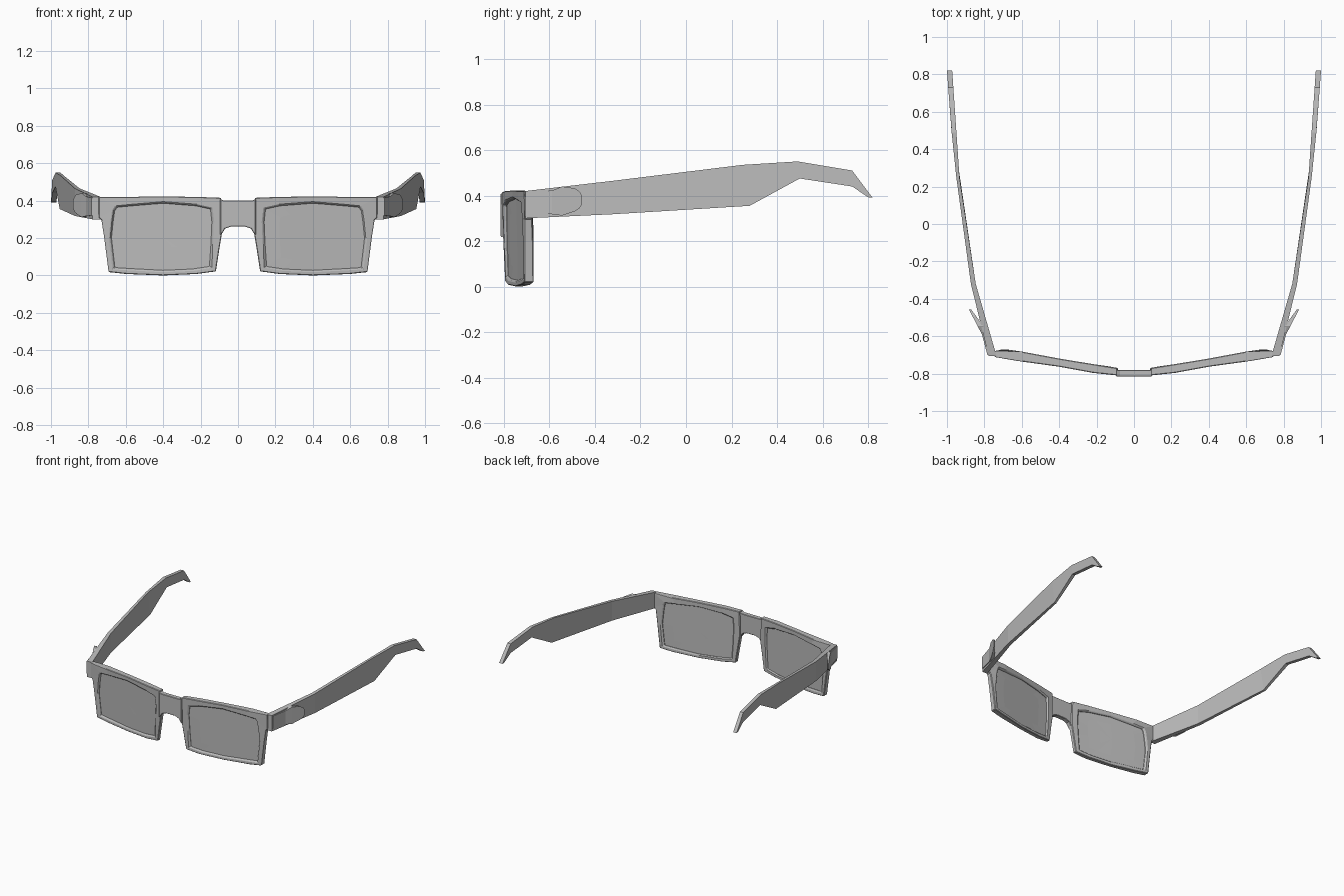
import bpy
import bmesh
from mathutils import Vector

default_cube = bpy.data.objects.get("Cube")
if default_cube:
    bpy.data.objects.remove(default_cube, do_unlink=True)


def make_material(name, colour):
    material = bpy.data.materials.new(name)
    material.use_nodes = True
    material.diffuse_color = colour
    shader = material.node_tree.nodes["Principled BSDF"]
    shader.inputs["Base Color"].default_value = colour
    return material


GREY = make_material("plain grey", (0.5, 0.5, 0.5, 1))


def interpolate(table, key):
    """Piecewise linear lookup in a list of (key, value) pairs."""
    if key <= table[0][0]:
        return table[0][1]
    for (start, low), (end, high) in zip(table, table[1:]):
        if key <= end:
            return low + (high - low) * (key - start) / (end - start)
    return table[-1][1]


# Curved plan of the front: outer and inner surfaces as y against x
FRONT_PLAN = [(0.09, -0.81), (0.22, -0.796), (0.4, -0.763), (0.7, -0.722), (0.75, -0.71)]
BACK_PLAN = [(0.09, -0.77), (0.38, -0.723), (0.6, -0.682), (0.7, -0.668), (0.75, -0.68)]


def on_front(x, z, depth):
    """Place an elevation point at a fraction of the frame's depth."""
    front, back = interpolate(FRONT_PLAN, x), interpolate(BACK_PLAN, x)
    lean = 0.03 * (0.42 - z) * (1 - depth)
    return Vector((x, front + (back - front) * depth + lean, z))


def finish(name, bm, mirrored=True, bevel=0.0):
    """Turn a bmesh into a grey object with optional mirror and bevel."""
    bmesh.ops.remove_doubles(bm, verts=bm.verts, dist=0.0001)
    bmesh.ops.recalc_face_normals(bm, faces=bm.faces)
    mesh = bpy.data.meshes.new(name)
    bm.to_mesh(mesh)
    bm.free()
    mesh.materials.append(GREY)
    obj = bpy.data.objects.new(name, mesh)
    bpy.context.scene.collection.objects.link(obj)
    if bevel:
        modifier = obj.modifiers.new("soft edges", "BEVEL")
        modifier.width = bevel
        modifier.segments = 1
        modifier.limit_method = "ANGLE"
        modifier.angle_limit = 0.8
    if mirrored:
        modifier = obj.modifiers.new("other side", "MIRROR")
        modifier.use_mirror_merge = False
    return obj


def skin(loops, closed=False, caps=True):
    """Join matching closed loops of points with quads."""
    bm = bmesh.new()
    rings = [[bm.verts.new(p) for p in loop] for loop in loops]
    pairs = list(zip(rings, rings[1:]))
    if closed:
        pairs.append((rings[-1], rings[0]))
    for a, b in pairs:
        for i in range(len(a)):
            j = (i + 1) % len(a)
            bm.faces.new((a[i], a[j], b[j], b[i]))
    if caps and not closed:
        bm.faces.new(rings[0])
        bm.faces.new(rings[-1])
    return bm


# Rims: matching outer outline and lens opening, clockwise from the nose
OUTER = [(0.09, 0.415), (0.22, 0.42), (0.4, 0.422), (0.6, 0.42), (0.745, 0.42),
         (0.745, 0.31), (0.73, 0.295), (0.715, 0.2), (0.692, 0.018),
         (0.6, 0.008), (0.4, 0), (0.22, 0.008), (0.118, 0.022), (0.1, 0.14), (0.085, 0.23)]
OPENING = [(0.138, 0.36), (0.22, 0.378), (0.4, 0.392), (0.57, 0.378), (0.655, 0.37),
           (0.668, 0.35), (0.677, 0.29), (0.686, 0.2), (0.667, 0.036),
           (0.57, 0.03), (0.4, 0.021), (0.24, 0.028), (0.144, 0.042), (0.135, 0.17), (0.13, 0.29)]
CENTRE = Vector((0.41, 0.21))


def shrink(points, factor):
    return [CENTRE + (Vector(p) - CENTRE) * factor for p in points]


LENS = shrink(OPENING, 0.965)
rim_sections = [(OUTER, 0), (OPENING, 0), (LENS, 0.3), (LENS, 0.8), (OPENING, 1), (OUTER, 1)]
rim_loops = [[on_front(x, z, depth) for x, z in outline] for outline, depth in rim_sections]
finish("rims", skin(rim_loops, closed=True), bevel=0.004)

# Lenses: thin curved panes made of concentric bands
pane_scales = [0.03, 0.35, 0.7, 1.02]
pane_sections = [(s, 0.35) for s in pane_scales] + [(s, 0.7) for s in reversed(pane_scales)]
pane_loops = [[on_front(x, z, depth) for x, z in shrink(LENS, scale)]
              for scale, depth in pane_sections]
finish("lenses", skin(pane_loops))

# Bridge: an arched bar between the rims
arch = [(0.095, 0.215), (0.08, 0.232), (0.07, 0.25), (0.035, 0.262)]
half = [(0.095, 0.41), (0.075, 0.4)]
profile = [(-x, z) for x, z in half] + [(x, z) for x, z in reversed(half)]
profile += arch + [(-x, z) for x, z in reversed(arch)]
finish("bridge", skin([[(x, y, z) for x, z in profile] for y in (-0.815, -0.78)]),
       mirrored=False, bevel=0.003)

# Temples: straight arms that drop to hooked tips
TEMPLE_OUTSIDE = [(-0.705, 0.778), (-0.32, 0.872), (0.25, 0.95), (0.5, 0.976), (0.82, 1)]
TEMPLE_INSIDE = [(-0.705, 0.735), (-0.68, 0.742), (-0.3, 0.852), (0.25, 0.933), (0.82, 0.972)]
TOP_EDGE = [(-0.705, 0.42), (-0.32, 0.465), (0.25, 0.535), (0.49, 0.55), (0.73, 0.51), (0.82, 0.39)]
BOTTOM_EDGE = [(-0.705, 0.3), (-0.32, 0.318), (0.28, 0.355), (0.5, 0.475), (0.73, 0.44), (0.8, 0.393)]
temple_loops = []
for (top_y, top_z), (low_y, low_z) in zip(TOP_EDGE, BOTTOM_EDGE):
    temple_loops.append([(interpolate(side, y), y, z) for side, y, z in (
        (TEMPLE_INSIDE, top_y, top_z), (TEMPLE_OUTSIDE, top_y, top_z),
        (TEMPLE_OUTSIDE, low_y, low_z), (TEMPLE_INSIDE, low_y, low_z))])
finish("temples", skin(temple_loops))

# Hinge plates: flat against the temple, then flaring out as rounded wings
WING_OUTSIDE = [(-0.7, 0.784), (-0.59, 0.813), (-0.53, 0.845), (-0.455, 0.883)]
WING_INSIDE = [(-0.7, 0.76), (-0.56, 0.795), (-0.455, 0.872)]
wing_stations = [(-0.7, 0.415, 0.32), (-0.59, 0.422, 0.318), (-0.545, 0.44, 0.312),
                 (-0.49, 0.432, 0.33), (-0.468, 0.418, 0.345), (-0.457, 0.4, 0.36)]
wing_loops = []
for y, top, low in wing_stations:
    inside, outside = interpolate(WING_INSIDE, y), interpolate(WING_OUTSIDE, y)
    wing_loops.append([(inside, y, top), (outside, y, top), (outside, y, low), (inside, y, low)])
finish("hinge_plates", skin(wing_loops))
